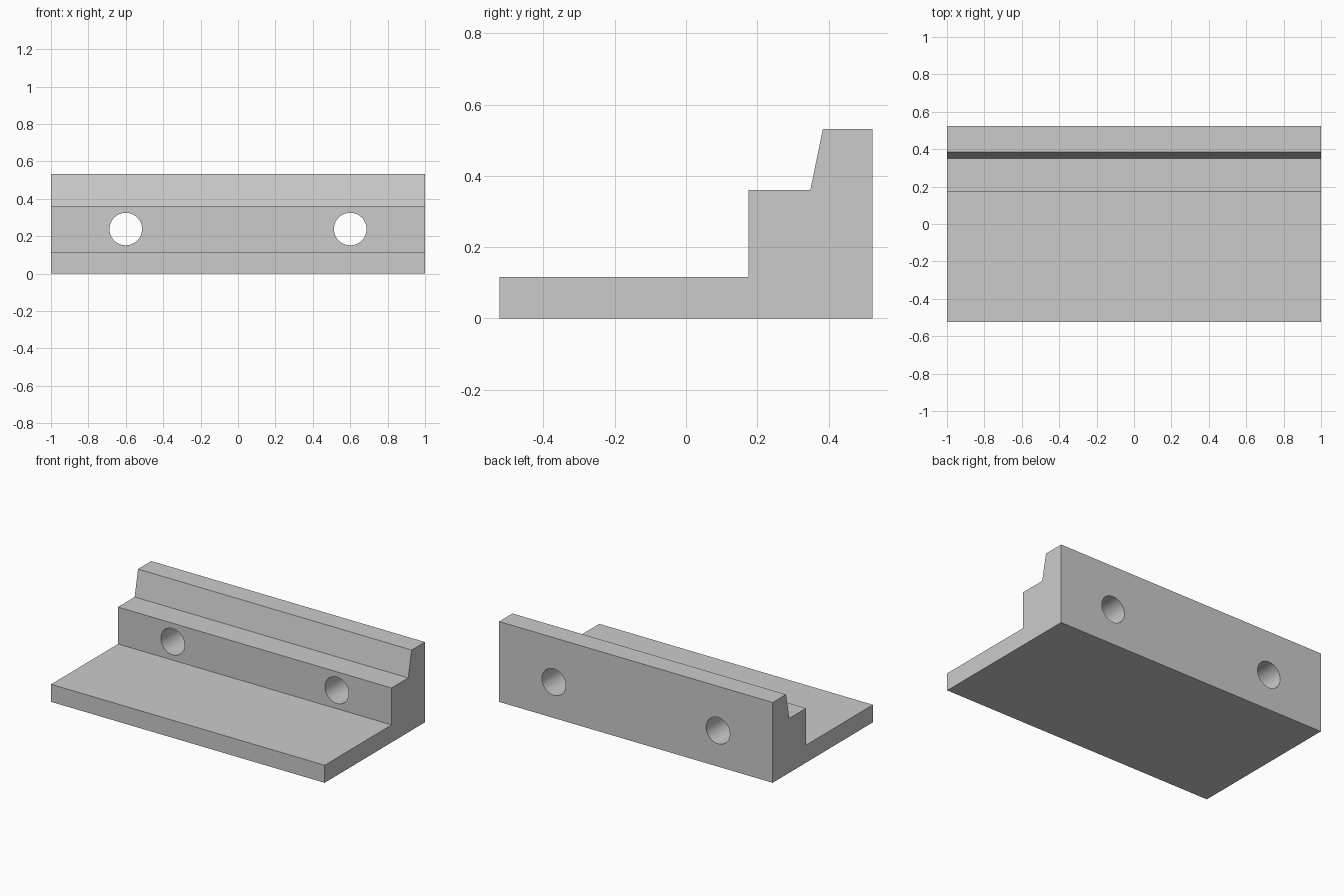
import bpy, bmesh
from math import radians

cube = bpy.data.objects.get("Cube")
if cube:
    bpy.data.objects.remove(cube, do_unlink=True)

# One plain grey for the whole part
grey = bpy.data.materials.new("plain grey")
grey.use_nodes = True
colour = (0.6, 0.6, 0.6, 1)
grey.diffuse_color = colour
grey.node_tree.nodes["Principled BSDF"].inputs["Base Color"].default_value = colour

# Stepped side profile (y, z), extruded along the length
profile = [(-0.523, 0), (0.523, 0), (0.523, 0.531), (0.384, 0.531),
           (0.349, 0.36), (0.175, 0.36), (0.175, 0.116), (-0.523, 0.116)]
bm = bmesh.new()
end = bm.faces.new([bm.verts.new((-1, y, z)) for y, z in profile])
side = bmesh.ops.extrude_face_region(bm, geom=[end])
moved = [v for v in side["geom"] if isinstance(v, bmesh.types.BMVert)]
bmesh.ops.translate(bm, verts=moved, vec=(2, 0, 0))
bmesh.ops.recalc_face_normals(bm, faces=bm.faces)
mesh = bpy.data.meshes.new("stepped_rail")
bm.to_mesh(mesh)
bm.free()
rail = bpy.data.objects.new("stepped_rail", mesh)
bpy.context.collection.objects.link(rail)
mesh.materials.append(grey)

# Two bolt holes through the raised step
for name, x in (("right_hole_cutter", -0.6), ("left_hole_cutter", 0.6)):
    bpy.ops.mesh.primitive_cylinder_add(vertices=64, radius=0.087, depth=0.8,
                                        location=(x, 0.35, 0.238),
                                        rotation=(radians(90), 0, 0))
    cutter = bpy.context.object
    cutter.name = name
    cutter.data.materials.append(grey)
    cutter.hide_render = True
    cutter.hide_set(True)
    cut = rail.modifiers.new(name, "BOOLEAN")
    cut.operation = "DIFFERENCE"
    cut.solver = "EXACT"
    cut.object = cutter

# Bake the holes, then smooth only their round walls
bpy.context.view_layer.update()
baked = bpy.data.meshes.new_from_object(rail.evaluated_get(bpy.context.evaluated_depsgraph_get()))
rail.modifiers.clear()
rail.data = baked
for cutter in [o for o in bpy.data.objects if o.name.endswith("hole_cutter")]:
    bpy.data.objects.remove(cutter, do_unlink=True)
bpy.ops.object.select_all(action="DESELECT")
rail.select_set(True)
bpy.context.view_layer.objects.active = rail
bpy.ops.object.shade_smooth_by_angle(angle=radians(30))
